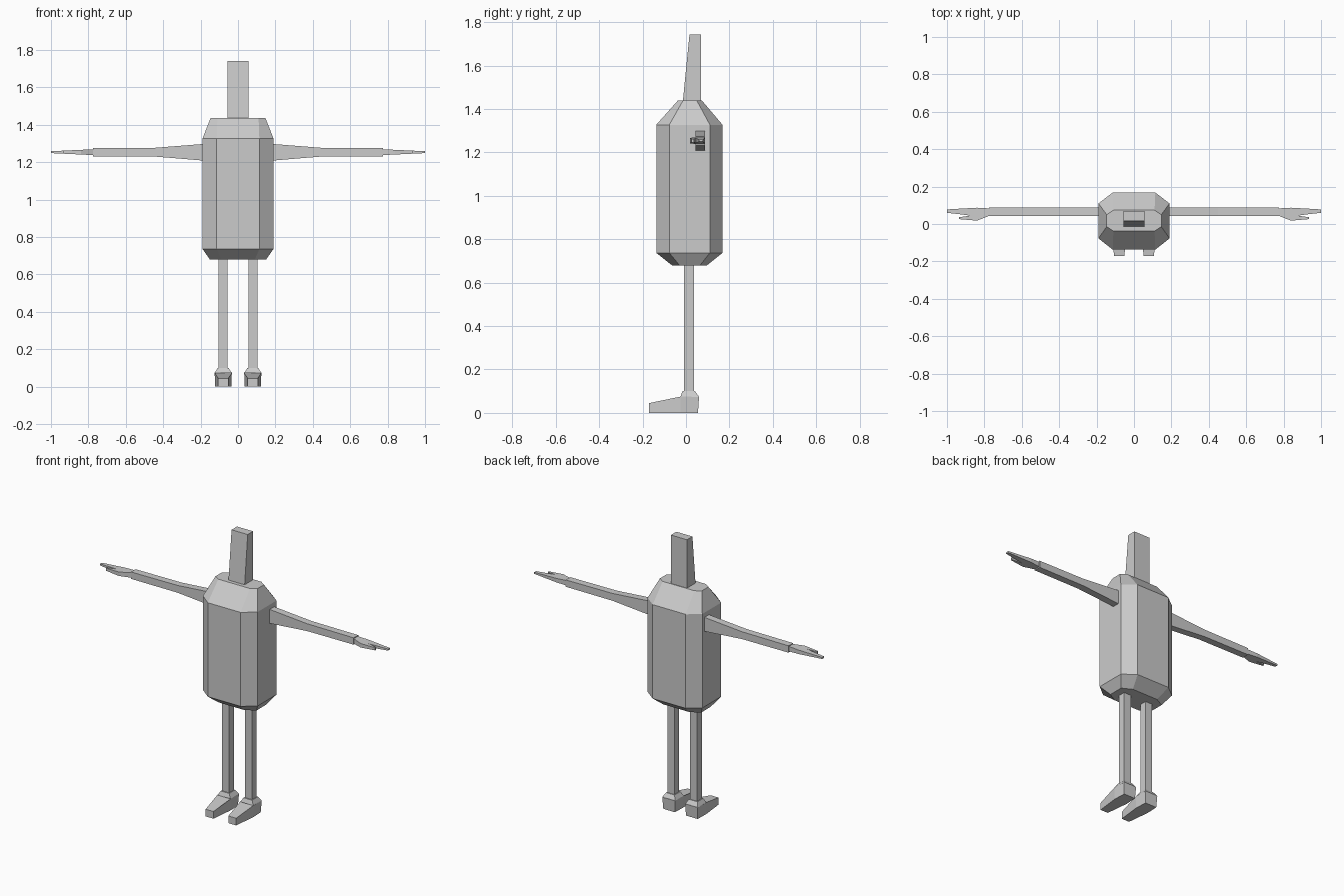
import bpy, bmesh

if "Cube" in bpy.data.objects:
    bpy.data.objects.remove(bpy.data.objects["Cube"])


def loft(name, rings, mirror=False):
    """Skin a list of equal-length rings of points and cap both ends."""
    bm = bmesh.new()
    loops = [[bm.verts.new(p) for p in ring] for ring in rings]
    n = len(loops[0])
    for a, b in zip(loops, loops[1:]):
        for i in range(n):
            j = (i + 1) % n
            bm.faces.new((a[i], a[j], b[j], b[i]))
    bm.faces.new(loops[0][::-1])
    bm.faces.new(loops[-1])
    bmesh.ops.recalc_face_normals(bm, faces=bm.faces)
    mesh = bpy.data.meshes.new(name)
    bm.to_mesh(mesh)
    bm.free()
    ob = bpy.data.objects.new(name, mesh)
    bpy.context.collection.objects.link(ob)
    if mirror:
        ob.modifiers.new("Mirror", 'MIRROR').use_clip = False
    return ob


def octagon(z, x, y0, y1, cx, s0, s1):
    """Chamfered rectangle: half width x, depth y0..y1, corners cut to cx and s0..s1."""
    return [(x, s0, z), (x, s1, z), (cx, y1, z), (-cx, y1, z),
            (-x, s1, z), (-x, s0, z), (-cx, y0, z), (cx, y0, z)]


def rect_z(z, x0, x1, y0, y1):
    return [(x0, y0, z), (x1, y0, z), (x1, y1, z), (x0, y1, z)]


def rect_x(x, y0, y1, z0, z1):
    return [(x, y0, z0), (x, y1, z0), (x, y1, z1), (x, y0, z1)]


# Barrel-shaped body
loft("body", [
    octagon(0.68, 0.15, -0.065, 0.097, 0.09, -0.03, 0.065),
    octagon(0.737, 0.19, -0.137, 0.168, 0.114, -0.077, 0.11),
    octagon(1.327, 0.19, -0.137, 0.168, 0.114, -0.077, 0.11),
    octagon(1.438, 0.146, -0.038, 0.074, 0.11, -0.014, 0.05),
])

# Wedge neck
loft("neck", [
    rect_z(1.42, -0.056, 0.056, -0.016, 0.07),
    rect_z(1.742, -0.056, 0.056, 0.016, 0.07),
])

# Tapering arms
loft("arms", [
    rect_x(0.17, 0.043, 0.088, 1.208, 1.299),
    rect_x(0.45, 0.043, 0.088, 1.231, 1.277),
    rect_x(0.774, 0.043, 0.088, 1.232, 1.275),
], mirror=True)

# Flat hands with thumb, thinning toward the tips
outline = [(0.765, 0.083), (0.84, 0.087), (1.0, 0.078), (1.0, 0.06), (0.93, 0.052),
           (0.875, 0.045), (0.935, 0.036), (0.935, 0.026), (0.84, 0.018), (0.765, 0.047)]


def half_thickness(x):
    return 0.016 - 0.011 * (x - 0.765) / 0.235


loft("hands", [[(x, y, 1.254 + s * half_thickness(x)) for x, y in outline]
               for s in (-1, 1)], mirror=True)

# Straight legs
loft("legs", [
    rect_z(0.09, 0.055, 0.104, -0.009, 0.037),
    rect_z(0.71, 0.055, 0.104, -0.009, 0.037),
], mirror=True)


# Feet: sole, sloping instep, then collar narrowing to the ankle
def foot_ring(toe, mid, heel, collar=None):
    c, pts = 0.079, []
    for y, w, z in (toe, mid, heel):
        pts.append((c + w, y, z))
    for y, w, z in (heel, mid, toe):
        pts.append((c - w, y, z))
    return pts


loft("feet", [
    foot_ring((-0.17, 0.027, 0), (-0.025, 0.043, 0), (0.055, 0.04, 0)),
    foot_ring((-0.17, 0.027, 0.045), (-0.025, 0.046, 0.075), (0.06, 0.044, 0.075)),
], mirror=True)
loft("ankles", [
    rect_z(0.074, 0.034, 0.124, -0.026, 0.06),
    rect_z(0.1, 0.05, 0.109, -0.016, 0.042),
], mirror=True)
